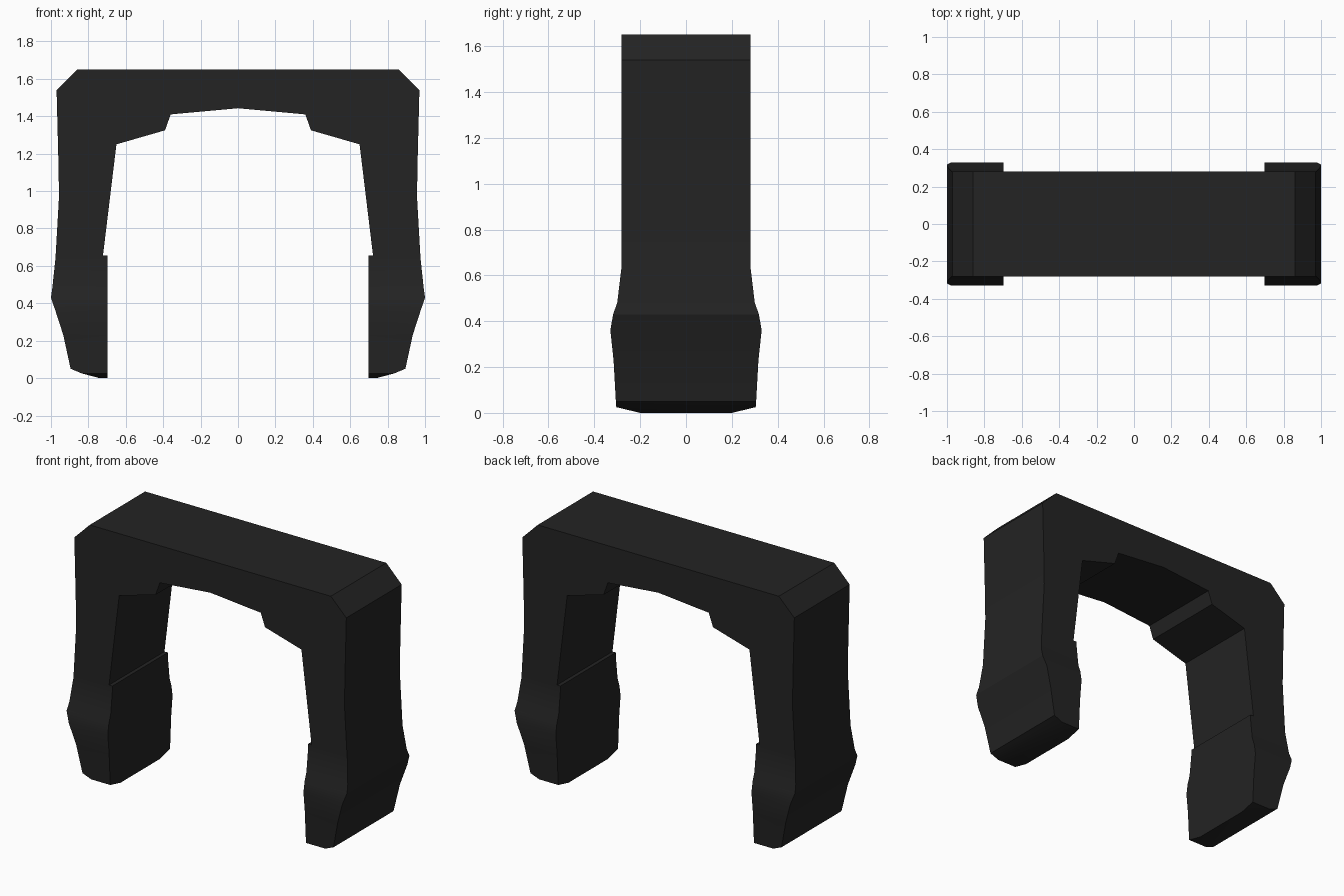
import bpy
import bmesh
import math

cube = bpy.data.objects.get("Cube")
if cube:
    bpy.data.objects.remove(cube, do_unlink=True)

# One dark finish for the whole model
dark = bpy.data.materials.new("charcoal_black")
dark.use_nodes = True
colour = (0.017, 0.017, 0.017, 1)
dark.diffuse_color = colour
bsdf = next(n for n in dark.node_tree.nodes if n.type == "BSDF_PRINCIPLED")
bsdf.inputs["Base Color"].default_value = colour
bsdf.inputs["Roughness"].default_value = 0.6


def finish(name, bm):
    bmesh.ops.recalc_face_normals(bm, faces=bm.faces)
    mesh = bpy.data.meshes.new(name)
    bm.to_mesh(mesh)
    bm.free()
    mesh.materials.append(dark)
    obj = bpy.data.objects.new(name, mesh)
    bpy.context.collection.objects.link(obj)
    bpy.ops.object.select_all(action="DESELECT")
    obj.select_set(True)
    bpy.context.view_layer.objects.active = obj
    bpy.ops.object.shade_smooth_by_angle(angle=math.radians(25))
    return obj


def loft(name, rings):
    """Bridge equal rings of points and cap both ends."""
    bm = bmesh.new()
    loops = [[bm.verts.new(p) for p in ring] for ring in rings]
    for a, b in zip(loops, loops[1:]):
        for i in range(len(a)):
            j = (i + 1) % len(a)
            bm.faces.new((a[i], a[j], b[j], b[i]))
    bm.faces.new(loops[0])
    bm.faces.new(loops[-1])
    return finish(name, bm)


# Arch: half outline from the outer leg round to the inner crown, mirrored
SPLIT = 0.655
HALF_DEPTH = 0.282
outer = [(0.975, SPLIT), (0.957, 0.97), (0.96, 1.15), (0.97, 1.54), (0.86, 1.65)]
inner = [(0.36, 1.41), (0.39, 1.325), (0.65, 1.25), (0.722, SPLIT)]
outline = (outer + [(-x, z) for x, z in reversed(outer)]
           + [(-x, z) for x, z in reversed(inner)] + [(0, 1.443)] + inner)
loft("arch_frame", [[(x, y, z) for x, z in outline]
                    for y in (-HALF_DEPTH, HALF_DEPTH)])

# Feet: height, outer x, half depth, from the leg joint to the sole
INNER_X = 0.698
sections = [
    (SPLIT, 0.975, HALF_DEPTH),
    (0.63, 0.977, HALF_DEPTH),
    (0.48, 0.993, 0.30),
    (0.43, 1.0, 0.318),
    (0.36, 0.976, 0.33),
    (0.23, 0.934, 0.316),
    (0.05, 0.895, 0.306),
    (0.025, 0.835, 0.304),
    (0.0, 0.74, 0.20),
]
for side, name in ((1, "left_foot"), (-1, "right_foot")):
    loft(name, [[(side * INNER_X, -d, z), (side * x, -d, z),
                 (side * x, d, z), (side * INNER_X, d, z)]
                for z, x, d in sections])
